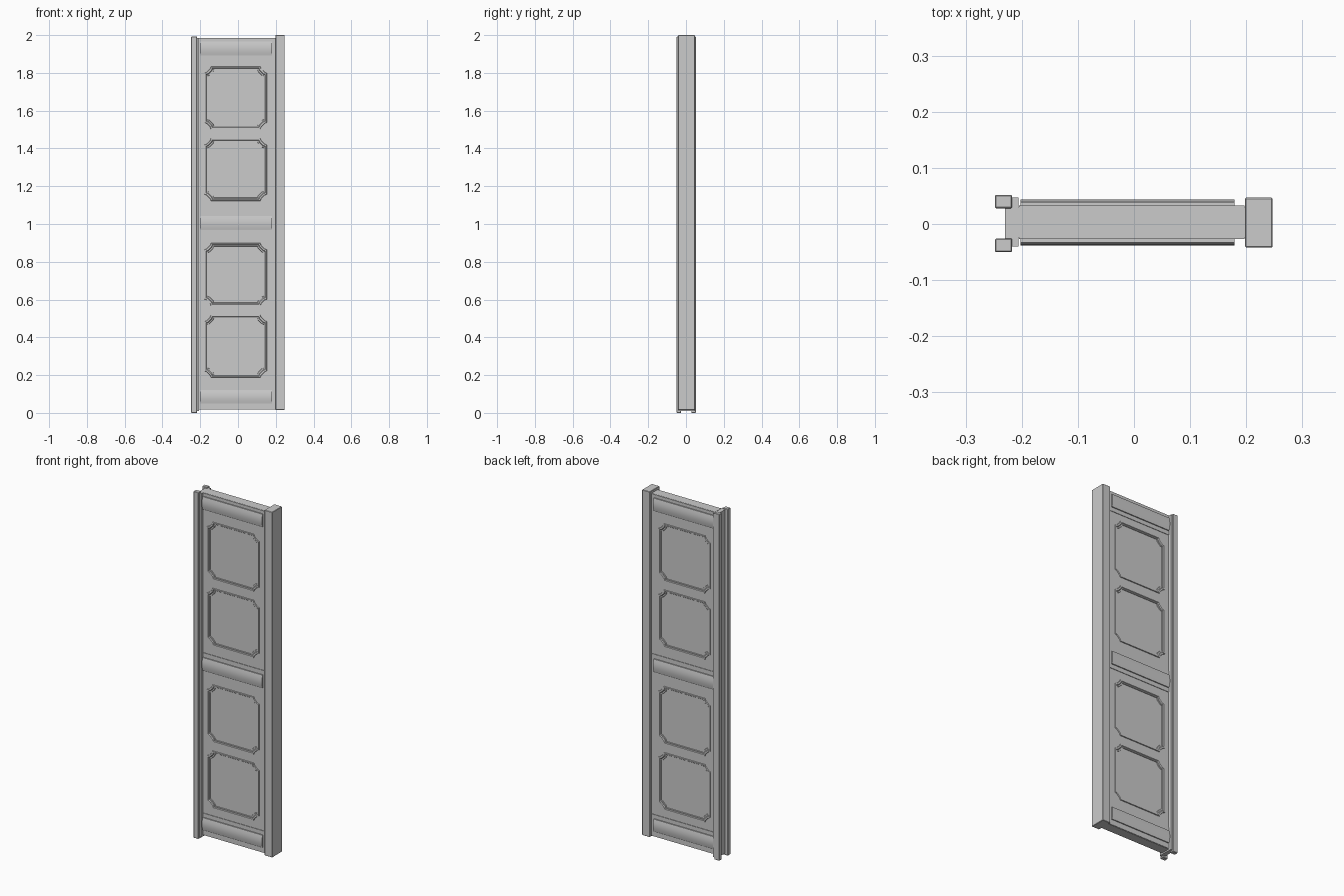
import bpy, bmesh, math
from mathutils import Vector

old = bpy.data.objects.get("Cube")
if old:
    bpy.data.objects.remove(old, do_unlink=True)

grey = bpy.data.materials.new("plain grey")
grey.use_nodes = True
COLOUR = (0.6, 0.6, 0.6, 1)
grey.diffuse_color = COLOUR
grey.node_tree.nodes["Principled BSDF"].inputs["Base Color"].default_value = COLOUR

FRONT, BACK = -0.024, 0.03          # faces of the door slab
PANEL_X, HALF = -0.0125, 0.166      # panel centre and half size
PANEL_Z = (0.353, 0.733, 1.288, 1.668)


def finish(name, bm):
    bmesh.ops.recalc_face_normals(bm, faces=bm.faces)
    mesh = bpy.data.meshes.new(name)
    bm.to_mesh(mesh)
    bm.free()
    mesh.materials.append(grey)
    ob = bpy.data.objects.new(name, mesh)
    bpy.context.collection.objects.link(ob)
    return ob


def loft(name, rings):
    """Skin closed rings of points and cap both ends."""
    bm = bmesh.new()
    loops = [[bm.verts.new(p) for p in ring] for ring in rings]
    n = len(loops[0])
    for a, b in zip(loops, loops[1:]):
        for i in range(n):
            j = (i + 1) % n
            bm.faces.new((a[i], a[j], b[j], b[i]))
    bm.faces.new(loops[0])
    bm.faces.new(loops[-1])
    return finish(name, bm)


def box(name, x0, x1, y0, y1, z0, z1, bevel=0):
    ring = [(x0, y0), (x1, y0), (x1, y1), (x0, y1)]
    ob = loft(name, [[(x, y, z) for x, y in ring] for z in (z0, z1)])
    if bevel:
        mod = ob.modifiers.new("soft edges", "BEVEL")
        mod.width, mod.segments = bevel, 1
    return ob


def panel_ring(cz, inset, y):
    """Square outline with a small stepped chamfer at every corner."""
    h, cut, step = HALF - inset, 0.034, 0.011
    corner = [(h, h - cut), (h - step, h - cut + 0.004),
              (h - cut + 0.004, h - step), (h - cut, h)]
    pts = []
    for sx, sz in ((1, 1), (-1, 1), (-1, -1), (1, -1)):
        part = [(PANEL_X + sx * u, y, cz + sz * v) for u, v in corner]
        pts += part if sx * sz > 0 else part[::-1]
    return pts


# Hinge side post, and the grooved post opposite with two guide strips
box("plain_post", 0.198, 0.247, -0.042, 0.047, 0.015, 2.0, 0.002)
box("grooved_post_web", -0.23, -0.206, -0.04, 0.047, 0.01, 1.985)
box("guide_strip_front", -0.248, -0.217, -0.05, -0.026, 0, 1.992, 0.002)
box("guide_strip_back", -0.248, -0.217, 0.028, 0.052, 0, 1.992, 0.002)

# Door slab with openings for the panels
slab = box("door_slab", -0.206, 0.198, FRONT, BACK, 0.018, 1.986)
for i, cz in enumerate(PANEL_Z):
    cutter = loft(f"panel_cutter_{i + 1}",
                  [panel_ring(cz, 0.006, y) for y in (-0.1, 0.1)])
    cutter.hide_render = True
    cutter.hide_viewport = True
    cutter.display_type = "WIRE"
    mod = slab.modifiers.new("panel opening", "BOOLEAN")
    mod.operation, mod.object, mod.solver = "DIFFERENCE", cutter, "EXACT"

# Moulded panels and cushioned rails on both faces
RAILS = {"bottom": (0.02, 0.145, 0.05, 0.122),
         "middle": (0.943, 1.067, 0.967, 1.042),
         "top": (1.87, 1.985, 1.893, 1.967)}
for side, y, out in (("front", FRONT, -1), ("back", BACK, 1)):
    for i, cz in enumerate(PANEL_Z):
        steps = ((0, -0.003), (0.002, 0.005), (0.008, 0.005),
                 (0.011, 0.001), (0.016, 0.001), (0.018, -0.007))
        loft(f"{side}_panel_{i + 1}",
             [panel_ring(cz, inset, y + out * d) for inset, d in steps])
    for place, (z0, z1, c0, c1) in RAILS.items():
        y0, y1 = sorted((y - out * 0.002, y + out * 0.003))
        box(f"{side}_{place}_rail", -0.205, 0.197, y0, y1, z0, z1)
        # Cushion: shallow arc swept along the rail
        profile = [(y, c0)]
        for k in range(9):
            t = k / 8
            depth = 0.009 + 0.005 * math.sin(math.pi * t)
            profile.append((y + out * depth, c0 + (c1 - c0) * t))
        profile.append((y, c1))
        cushion = loft(f"{side}_{place}_rail_cushion",
                       [[(x, *p) for p in profile] for x in (-0.202, 0.179)])
        bpy.ops.object.select_all(action="DESELECT")
        cushion.select_set(True)
        bpy.context.view_layer.objects.active = cushion
        bpy.ops.object.shade_smooth_by_angle(angle=math.radians(30))
